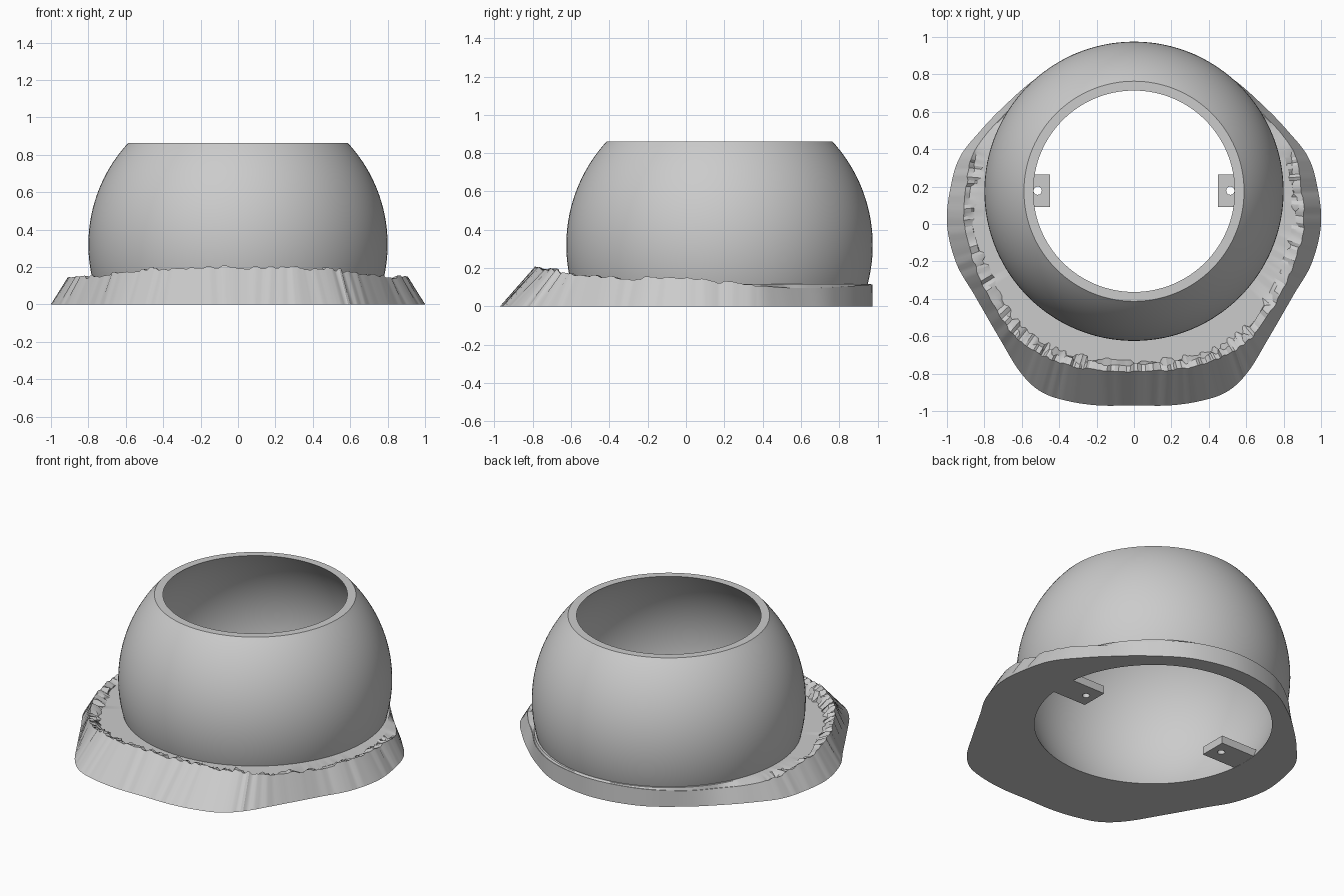
import bpy, bmesh, math, random
from mathutils import Vector

random.seed(4)
cube = bpy.data.objects.get("Cube")
if cube:
    bpy.data.objects.remove(cube, do_unlink=True)

CY, CZ = 0.175, 0.32          # centre of the globe
R_OUT, R_IN = 0.80, 0.764     # shell radii
TOP, FLOOR = 0.862, 0.118

grey = bpy.data.materials.new("plain grey")
grey.use_nodes = True
grey.diffuse_color = (0.6, 0.6, 0.6, 1)
grey.node_tree.nodes["Principled BSDF"].inputs["Base Color"].default_value = (0.6, 0.6, 0.6, 1)


def finish(obj, angle):
    obj.data.materials.append(grey)
    bpy.ops.object.select_all(action='DESELECT')
    obj.select_set(True)
    bpy.context.view_layer.objects.active = obj
    bpy.ops.object.shade_smooth_by_angle(angle=math.radians(angle))


def loft(name, rings, closed, angle):
    """Skin a list of equally long closed rings with quads."""
    bm = bmesh.new()
    rows = [[bm.verts.new(p) for p in ring] for ring in rings]
    pairs = list(zip(rows, rows[1:])) + ([(rows[-1], rows[0])] if closed else [])
    n = len(rows[0])
    for a, b in pairs:
        for i in range(n):
            j = (i + 1) % n
            bm.faces.new((a[i], a[j], b[j], b[i]))
    bmesh.ops.recalc_face_normals(bm, faces=bm.faces)
    mesh = bpy.data.meshes.new(name)
    bm.to_mesh(mesh)
    bm.free()
    obj = bpy.data.objects.new(name, mesh)
    bpy.context.collection.objects.link(obj)
    finish(obj, angle)


def circle(r, z, n):
    return [(r * math.sin(math.tau * i / n), CY - r * math.cos(math.tau * i / n), z)
            for i in range(n)]


# Hollow globe, open at the top and bottom
def arc(radius, steps=28):
    a0 = math.asin(-CZ / radius)
    a1 = math.asin((TOP - CZ) / radius)
    angles = [a0 + (a1 - a0) * i / steps for i in range(steps + 1)]
    return [(radius * math.cos(a), CZ + radius * math.sin(a)) for a in angles]


profile = arc(R_OUT) + arc(R_IN)[::-1]
loft("globe_shell", [circle(r, z, 128) for r, z in profile], True, 30)

# Base: foot outline x, y then crest x, y, z, from front to back on one side
half = [Vector(p) for p in (
    (0, -.97, 0, -.79, .2), (.19, -.97, .2, -.78, .2),
    (.36, -.945, .33, -.76, .197), (.5, -.895, .45, -.72, .193),
    (.61, -.79, .56, -.66, .185), (.72, -.61, .67, -.56, .17),
    (.85, -.385, .79, -.36, .152), (.95, -.21, .865, -.18, .148),
    (1, 0, .91, 0, .143), (.98, .2, .895, .2, .127),
    (.93, .36, .865, .36, .112), (.82, .5, .79, .48, .1),
    (.7, .625, .67, .61, .095), (.53, .774, .525, .772, .1),
    (.3, .917, .3, .915, .11), (0, .975, 0, .973, .114))]


def mirrored(p):
    return Vector((-p[0], p[1], -p[2], p[3], p[4]))


loop = half + [mirrored(p) for p in half[-2:0:-1]]
count, sub = len(loop), 10
foot, crest, inner, floor = [], [], [], []
for k in range(count):
    p0, p1, p2, p3 = (loop[(k + d) % count] for d in (-1, 0, 1, 2))
    for s in range(sub):
        t = s / sub
        # Smooth interpolation through the outline points
        v = (p1 * 2 + (p2 - p0) * t + (p0 * 2 - p1 * 5 + p2 * 4 - p3) * t ** 2
             + (p1 * 3 - p0 - p2 * 3 + p3) * t ** 3) * 0.5
        # Broken, jagged rim that fades out towards the back
        jag = max(0.0, min(1.0, (0.42 - v[3]) / 0.1))
        if s % 2 == 0:
            chip = random.uniform(-0.012, 0.008)
            nick = random.uniform(-0.016, 0.016)
        centre = Vector((0, CY))
        edge = Vector((v[2], v[3])) - centre
        out = edge.normalized()
        r = edge.length
        c = centre + out * (r + 0.3 * nick * jag)
        i = centre + out * max(0.79, r - 0.03 * jag - 0.004 + nick * jag)
        f = centre + out * max(0.786, r - 0.06 - nick * jag)
        z = v[4] + chip * jag
        foot.append((v[0], v[1], 0))
        crest.append((c.x, c.y, z))
        inner.append((i.x, i.y, z - jag * random.uniform(0, 0.025)))
        floor.append((f.x, f.y, FLOOR))


def fitted(r, z):
    """Circle whose points line up radially with the crest."""
    ring = []
    for x, y, _ in crest:
        d = Vector((x, y - CY)).normalized() * r
        ring.append((d.x, CY + d.y, z))
    return ring


loft("base_skirt", [fitted(0.733, 0), foot, crest, inner, floor, fitted(0.77, FLOOR)],
     True, 25)

# Two drilled mounting tabs inside the lower opening
for side, name in ((1, "left_tab"), (-1, "right_tab")):
    curve = bpy.data.curves.new(name, 'CURVE')
    curve.dimensions = '2D'
    curve.fill_mode = 'BOTH'
    curve.extrude = 0.025
    plate = [(0.45, 0.09), (0.71, 0.09), (0.71, 0.265), (0.45, 0.265)]
    hole = [(0.515 + 0.022 * math.cos(math.tau * i / 24),
             0.178 + 0.022 * math.sin(math.tau * i / 24)) for i in range(24)]
    for points in (plate, hole):
        spline = curve.splines.new('POLY')
        spline.points.add(len(points) - 1)
        for point, (x, y) in zip(spline.points, points):
            point.co = (side * x, y, 0, 1)
        spline.use_cyclic_u = True
    tab = bpy.data.objects.new(name, curve)
    tab.location.z = 0.026
    bpy.context.collection.objects.link(tab)
    bpy.ops.object.select_all(action='DESELECT')
    tab.select_set(True)
    bpy.context.view_layer.objects.active = tab
    bpy.ops.object.convert(target='MESH')
    tab = bpy.context.view_layer.objects.active
    tab.data.materials.clear()
    finish(tab, 30)
